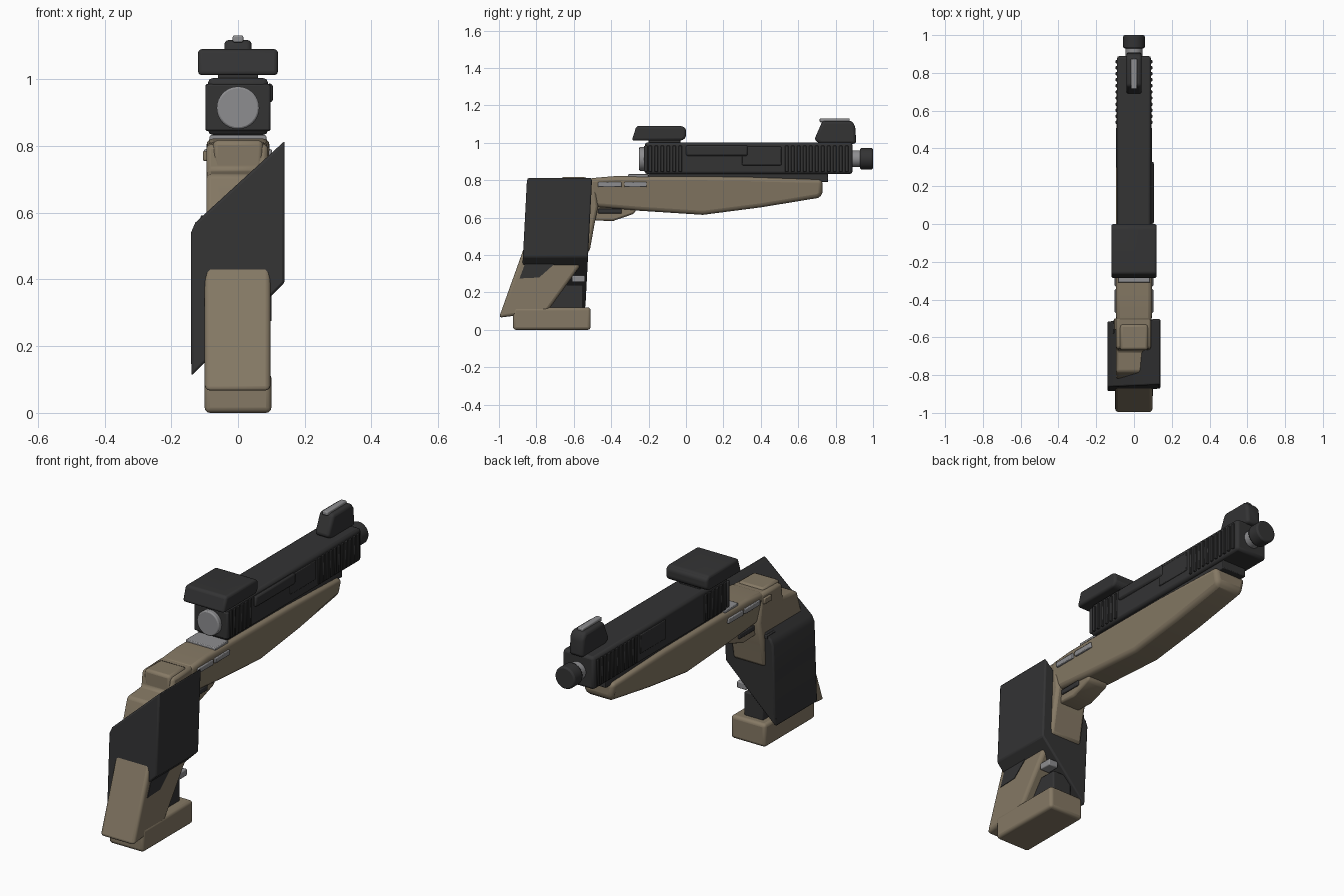
import bpy, bmesh, math

def material(name, c):
    m = bpy.data.materials.new(name)
    m.diffuse_color = (*c, 1)
    return m

TAN = material("tan polymer", (0.235, 0.19, 0.128))
DARK = material("dark metal", (0.033, 0.033, 0.034))
STEEL = material("steel", (0.27, 0.27, 0.28))

def finish(bm, name, mat, bevel, segs):
    bmesh.ops.recalc_face_normals(bm, faces=bm.faces)
    me = bpy.data.meshes.new(name)
    bm.to_mesh(me)
    bm.free()
    ob = bpy.data.objects.new(name, me)
    bpy.context.collection.objects.link(ob)
    me.materials.append(mat)
    if bevel:
        b = ob.modifiers.new("bevel", 'BEVEL')
        b.width, b.segments = bevel, segs
        b.limit_method, b.angle_limit = 'ANGLE', math.radians(25)
    bpy.ops.object.select_all(action='DESELECT')
    ob.select_set(True)
    bpy.context.view_layer.objects.active = ob
    bpy.ops.object.shade_smooth_by_angle(angle=math.radians(40))
    return ob

def prism(name, pts, lo, hi, mat, axis='x', bevel=0.008, segs=2, warp=None):
    """Extrude a (y,z) outline along x, or an (x,z) outline along y."""
    bm = bmesh.new()
    place = (lambda p, d: (d, *p)) if axis == 'x' else (lambda p, d: (p[0], d, p[1]))
    a, b = [[bm.verts.new(place(p, d)) for p in pts] for d in (lo, hi)]
    bm.faces.new(a)
    bm.faces.new(b[::-1])
    n = len(pts)
    for i in range(n):
        bm.faces.new((a[i], b[i], b[(i + 1) % n], a[(i + 1) % n]))
    if warp:
        for v in bm.verts:
            v.co = warp(v.co.copy())
    return finish(bm, name, mat, bevel, segs)

def box(name, x, y, z, mat, bevel=0.006, segs=2):
    return prism(name, [(y[0], z[0]), (y[1], z[0]), (y[1], z[1]), (y[0], z[1])],
                 x[0], x[1], mat, 'x', bevel, segs)

def rod(name, r, y0, y1, z, mat, bevel=0.006):
    pts = [(r * math.cos(i * math.tau / 32), z + r * math.sin(i * math.tau / 32)) for i in range(32)]
    return prism(name, pts, y0, y1, mat, 'y', bevel)

# Upper slide with serrations at both ends
box("slide", (-0.09, 0.09), (-0.22, 0.89), (0.833, 1.003), DARK, 0.014)
for s in (-1, 1):
    for start, count in ((-0.2, 6), (0.53, 11)):
        for i in range(count):
            y = start + i * 0.032
            box("slide_rib", sorted((s * 0.085, s * 0.097)), (y, y + 0.018), (0.845, 0.985), DARK, 0.003, 1)
    box("slide_side_panel", sorted((s * 0.085, s * 0.095)), (0.3, 0.51), (0.88, 0.98), DARK, 0.004)
box("slide_lever", (0.085, 0.105), (0.0, 0.33), (0.93, 0.987), DARK, 0.012)
box("slide_rear_frame", (-0.097, 0.097), (-0.225, -0.205), (0.845, 0.985), DARK)
rod("rear_plug", 0.064, -0.25, -0.2, 0.914, STEEL)
box("rear_plate", (-0.085, 0.085), (-0.31, -0.2), (0.815, 0.832), STEEL, 0.004)
box("slide_rail", (-0.07, 0.07), (-0.2, 0.76), (0.79, 0.84), DARK, 0.004)

# Muzzle
rod("barrel", 0.045, 0.86, 0.945, 0.915, STEEL)
rod("muzzle_cap", 0.057, 0.93, 1.0, 0.915, DARK, 0.008)

# Sights
prism("rear_sight", [(-0.29, 1.012), (-0.02, 1.012), (0.0, 1.03), (0.0, 1.075), (-0.02, 1.09), (-0.265, 1.09)],
      -0.12, 0.12, DARK, bevel=0.015, segs=3)
box("rear_sight_mount", (-0.06, 0.06), (-0.2, -0.03), (0.995, 1.02), DARK, 0.003)
prism("front_sight", [(0.685, 1.015), (0.72, 0.995), (0.91, 0.995), (0.905, 1.09), (0.885, 1.118), (0.73, 1.118)],
      -0.041, 0.041, DARK, bevel=0.015, segs=3)
box("front_sight_strip", (-0.016, 0.016), (0.715, 0.875), (1.11, 1.131), STEEL, 0.005)

# Long lower frame, narrowing towards the underside
def narrow(v):
    if v.z < 0.75:
        v.x *= 0.8
    return v

prism("frame", [(-0.52, 0.81), (-0.38, 0.822), (0.3, 0.818), (0.73, 0.803), (0.73, 0.72), (0.705, 0.705),
                (0.4, 0.655), (0.09, 0.615), (-0.25, 0.637), (-0.52, 0.66)],
      -0.097, 0.097, TAN, bevel=0.022, segs=3, warp=narrow)
for s in (-1, 1):
    for y0, y1 in ((-0.47, -0.345), (-0.33, -0.21)):
        box("frame_pin", sorted((s * 0.08, s * 0.102)), (y0, y1), (0.763, 0.79), STEEL, 0.004)
box("left_catch", (-0.105, -0.08), (-0.56, -0.5), (0.755, 0.785), TAN, 0.004)

# Trigger area
prism("trigger_guard", [(-0.5, 0.66), (-0.26, 0.65), (-0.28, 0.62), (-0.39, 0.582), (-0.5, 0.585)],
      -0.06, 0.06, TAN, bevel=0.01)
box("trigger", (-0.068, 0.068), (-0.47, -0.345), (0.622, 0.648), DARK, 0.004)

# Stepped upper grip
prism("upper_grip", [(-0.49, 0.81), (-0.66, 0.805), (-0.67, 0.725), (-0.785, 0.715), (-0.855, 0.5),
                     (-0.8, 0.36), (-0.515, 0.42), (-0.492, 0.55), (-0.47, 0.66)],
      -0.095, 0.09, TAN, bevel=0.014)
box("grip_tang", (-0.075, 0.075), (-0.668, -0.53), (0.7, 0.817), TAN, 0.014)
box("grip_button", (-0.112, -0.08), (-0.58, -0.51), (0.57, 0.592), DARK, 0.004)

# Slanted sleeve around the grip
def lean(v):
    v.y += (v.z - 0.81) * 0.052
    return v

prism("grip_sleeve", [(-0.14, 0.11), (0.14, 0.39), (0.14, 0.815), (-0.128, 0.57), (-0.141, 0.54)],
      -0.85, -0.502, DARK, 'y', bevel=0.008, warp=lean)

# Lower grip slab and its base
prism("lower_grip", [(-1.0, 0.065), (-0.92, 0.075), (-0.74, 0.1), (-0.56, 0.35), (-0.6, 0.44), (-0.848, 0.49)],
      -0.1, 0.098, TAN, bevel=0.016, segs=3)
prism("grip_recess", [(-0.89, 0.275), (-0.785, 0.28), (-0.7, 0.355), (-0.86, 0.355)],
      0.093, 0.101, DARK, bevel=0)
box("magazine", (-0.06, 0.05), (-0.74, -0.55), (0.1, 0.24), DARK, 0.006)
box("magazine_catch", (0.03, 0.085), (-0.61, -0.54), (0.255, 0.29), STEEL, 0.005)
box("grip_base", (-0.1, 0.1), (-0.925, -0.51), (0.0, 0.12), TAN, 0.016, 3)
